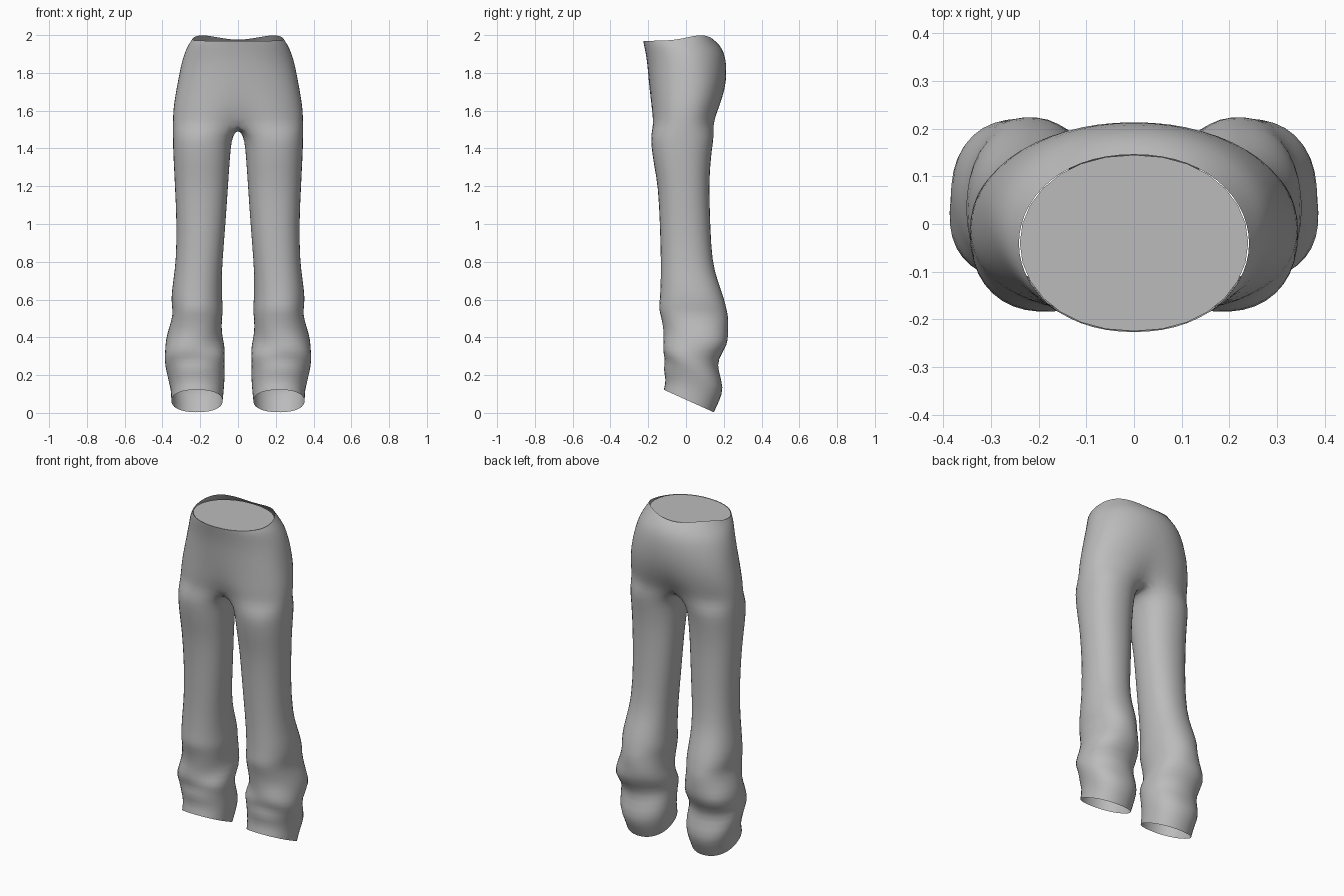
import bpy, bmesh, math

if "Cube" in bpy.data.objects:
    bpy.data.objects.remove(bpy.data.objects["Cube"])

OUTER = 14   # steps round the outside of each half
INNER = 5    # extra points on the inner thigh

fabric = bpy.data.materials.new("grey fabric")
fabric.diffuse_color = (0.5, 0.5, 0.5, 1)
fabric.use_nodes = True
fabric.node_tree.nodes["Principled BSDF"].inputs["Base Color"].default_value = fabric.diffuse_color

# Leg rings: height, slope, inner x, outer x, front y, back y
LEG = [
    (.063, .45, .08, .355, -.12, .15), (.12, .40, .075, .357, -.107, .178),
    (.18, .30, .07, .372, -.122, .207), (.25, .20, .068, .386, -.112, .172),
    (.30, .10, .07, .39, -.127, .165), (.36, 0, .075, .393, -.12, .228),
    (.42, 0, .083, .375, -.115, .228), (.50, 0, .085, .35, -.135, .226),
    (.55, 0, .08, .35, -.147, .217), (.60, 0, .083, .357, -.14, .207),
    (.70, 0, .085, .345, -.136, .17), (.80, 0, .082, .33, -.135, .14),
    (1.0, 0, .065, .326, -.14, .13), (1.2, 0, .052, .336, -.15, .125),
    (1.3, 0, .045, .341, -.17, .13), (1.4, 0, .038, .346, -.185, .14),
    (1.47, 0, .027, .347, -.19, .152)]

# Hip rings: height, outer x, front y, back y, centre recess
HIP = [
    (1.53, .347, -.193, .165, .30), (1.59, .346, -.196, .18, .14),
    (1.66, .338, -.196, .20, .05), (1.75, .321, -.198, .215, 0),
    (1.85, .302, -.206, .216, 0), (1.91, .283, -.216, .202, 0),
    (1.95, .264, -.224, .178, 0)]
RIM = (1.97, .243, -.228, .147, 0)


def power(v, e):
    return math.copysign(abs(v) ** e, v)


def leg_ring(z0, slope, xi, xo, yf, yb):
    angles = [-135 + 270 * i / OUTER for i in range(OUTER + 1)]
    angles += [135 + 90 * i / (INNER + 1) for i in range(1, INNER + 1)]
    cx, cy, rx, ry = (xi + xo) / 2, (yf + yb) / 2, (xo - xi) / 2, (yb - yf) / 2
    ring = []
    for deg in angles:
        a = math.radians(deg)
        # Diagonal cloth folds gathered round the ankle
        fade = max(0, 1 - abs(z0 - .36) / .27)
        k = 1 + .05 * fade * math.sin(3 * a + z0 * 32)
        x = cx + rx * k * power(math.cos(a), .9)
        y = cy + ry * k * power(math.sin(a), .9)
        ring.append((x, y, z0 - slope * (y - cy)))
    return ring


def hip_ring(z, xo, yf, yb, recess, rim=False):
    cy, ry = (yf + yb) / 2, (yb - yf) / 2
    ring = []
    for i in range(OUTER + 1):
        a = math.radians(-90 + 180 * i / OUTER)
        x = 0 if i in (0, OUTER) else xo * power(math.cos(a), .93)
        e = 1 if z > 1.8 else .85
        y = cy + ry * power(math.sin(a), e) * (1 - recess * math.exp(-(x / .09) ** 2))
        lift = .03 * math.exp(-((math.degrees(a) - 40) / 35) ** 2) if rim else 0
        ring.append((x, y, z + lift))
    return ring


def finish(name, bm):
    bmesh.ops.recalc_face_normals(bm, faces=bm.faces)
    for f in bm.faces:
        f.smooth = True
    me = bpy.data.meshes.new(name)
    bm.to_mesh(me)
    bm.free()
    me.materials.append(fabric)
    ob = bpy.data.objects.new(name, me)
    bpy.context.collection.objects.link(ob)
    mirror = ob.modifiers.new("Mirror", 'MIRROR')
    mirror.use_clip = True
    mirror.merge_threshold = .0005
    return ob


def bridge(bm, low, high, closed):
    n = len(low)
    for i in range(n if closed else n - 1):
        j = (i + 1) % n
        bm.faces.new((low[i], low[j], high[j], high[i]))


# Trousers: legs, crotch saddle and hips in one skin, open at the hems
bm = bmesh.new()
legs = [[bm.verts.new(p) for p in leg_ring(*r)] for r in LEG]
hips = [[bm.verts.new(p) for p in hip_ring(*r)] for r in HIP]
hips.append([bm.verts.new(p) for p in hip_ring(*RIM, rim=True)])
front, back = hips[0][0].co, hips[0][-1].co
saddle = []
for i in range(1, INNER + 1):
    t = i / (INNER + 1)
    p = back.lerp(front, t)
    saddle.append(bm.verts.new((0, p.y, p.z - .03 * math.sin(math.pi * t))))
for low, high in zip(legs, legs[1:]):
    bridge(bm, low, high, True)
bridge(bm, legs[-1], hips[0] + saddle, True)
for low, high in zip(hips, hips[1:]):
    bridge(bm, low, high, False)
trousers = finish("trousers", bm)
trousers.modifiers.new("Smooth", 'SUBSURF').levels = 1
trousers.modifiers["Smooth"].render_levels = 1

# Flat panel closing the waist just inside the rim
bm = bmesh.new()
bm.faces.new([bm.verts.new((x * .985, y * .985, 1.968))
              for x, y, z in hip_ring(*RIM)])
cap = finish("waist_panel", bm)
for p in cap.data.polygons:
    p.use_smooth = False
    if p.normal.z < 0:
        p.flip()
